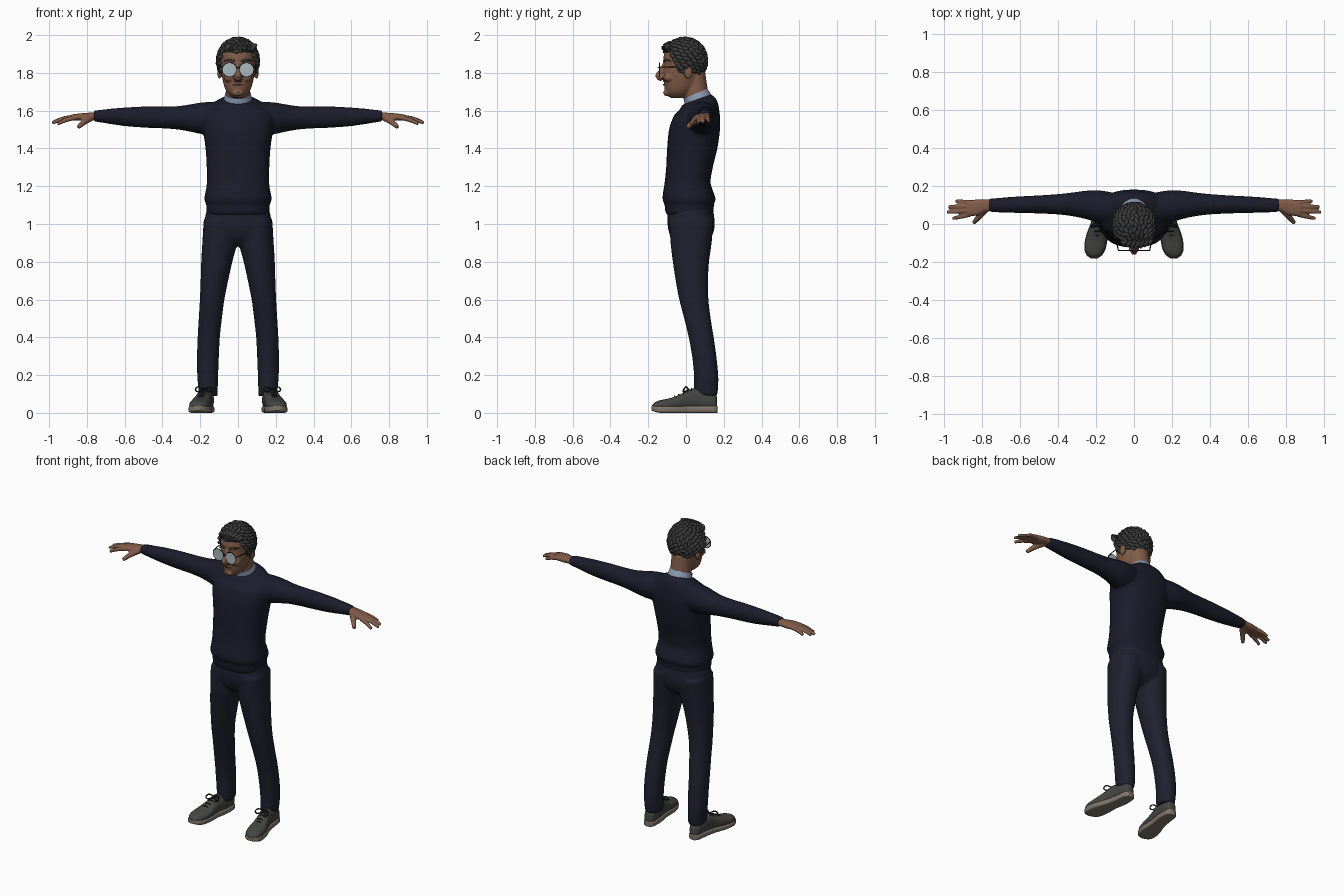
import bpy, bmesh, math, random
from mathutils import Vector, Matrix

random.seed(4)
if "Cube" in bpy.data.objects:
    bpy.data.objects.remove(bpy.data.objects["Cube"])


def material(name, *rgb):
    m = bpy.data.materials.new(name)
    m.use_nodes = True
    m.diffuse_color = (*rgb, 1)
    node = next(n for n in m.node_tree.nodes if n.type == 'BSDF_PRINCIPLED')
    node.inputs["Base Color"].default_value = (*rgb, 1)
    node.inputs["Roughness"].default_value = 0.8
    return m


SKIN = material("brown skin", .22, .107, .066)
HAIR = material("charcoal hair", .046, .046, .046)
KNIT = material("navy knit", .011, .0115, .024)
CLOTH = material("navy cloth", .0144, .0144, .029)
SHIRT = material("pale blue shirt", .26, .33, .45)
LENS = material("mirror lens", .4, .48, .51)
SHOE = material("grey shoe", .06, .06, .056)
SOLE = material("beige sole", .216, .18, .15)
DARK = material("near black", .017, .017, .019)
LIP = material("dark brown", .11, .043, .03)


def spline(rows, k=4):
    """Catmull-Rom interpolation of rows of numbers."""
    ext = [rows[0], *rows, rows[-1]]
    out = []
    for quad in zip(ext, ext[1:], ext[2:], ext[3:]):
        for t in (i / k for i in range(k)):
            out.append([q + .5 * t * (r - p + t * (2 * p - 5 * q + 4 * r - s
                        + t * (3 * (q - r) + s - p))) for p, q, r, s in zip(*quad)])
    return out + [list(rows[-1])]


def skin_rings(bm, rings):
    loops = [[bm.verts.new(p) for p in ring] for ring in rings]
    n = len(loops[0])
    for a, b in zip(loops, loops[1:]):
        for i in range(n):
            j = (i + 1) % n
            bm.faces.new((a[i], a[j], b[j], b[i]))
    bm.faces.new(loops[0])
    bm.faces.new(loops[-1])


def loft(bm, axis, rows, power=2.0, side=1, seg=28):
    """Rows are (position on axis, min a, max a, min b, max b)."""
    rings = []
    for t, a0, a1, b0, b1 in spline(rows):
        ring = []
        for i in range(seg):
            w = math.tau * i / seg
            c, s = math.cos(w), math.sin(w)
            a = (a0 + a1) / 2 + (a1 - a0) / 2 * math.copysign(abs(c) ** (2 / power), c)
            b = (b0 + b1) / 2 + (b1 - b0) / 2 * math.copysign(abs(s) ** (2 / power), s)
            x, y, z = {'x': (t, a, b), 'y': (a, t, b), 'z': (a, b, t)}[axis]
            ring.append((x * side, y, z))
        rings.append(ring)
    skin_rings(bm, rings)


def tube(bm, points, seg=12):
    """Points are (x, y, z, radius)."""
    rows = spline(points)
    pos = [Vector(r[:3]) for r in rows]
    rings = []
    for i, r in enumerate(rows):
        d = (pos[min(i + 1, len(pos) - 1)] - pos[max(i - 1, 0)]).normalized()
        u = d.cross(Vector((0, 0, 1)) if abs(d.z) < .8 else Vector((1, 0, 0))).normalized()
        v = d.cross(u)
        rings.append([pos[i] + r[3] * (u * math.cos(w) + v * math.sin(w))
                      for w in (math.tau * k / seg for k in range(seg))])
    skin_rings(bm, rings)


def ellipsoid(bm, center, radii, rot=Matrix.Identity(4), sub=3):
    m = Matrix.Translation(center) @ rot @ Matrix.Diagonal((*radii, 1))
    return bmesh.ops.create_icosphere(bm, subdivisions=sub, radius=1, matrix=m)['verts']


def finish(name, bm, mat, mirror=False, voxel=0, smooth=3):
    bmesh.ops.recalc_face_normals(bm, faces=bm.faces)
    me = bpy.data.meshes.new(name)
    bm.to_mesh(me)
    bm.free()
    me.materials.append(mat)
    me.shade_smooth()
    me.set_sharp_from_angle(angle=math.radians(50))
    ob = bpy.data.objects.new(name, me)
    bpy.context.scene.collection.objects.link(ob)
    if mirror:
        ob.modifiers.new("mirror", 'MIRROR').use_mirror_merge = False
    if voxel:
        # fuse overlapping volumes into one soft skin
        r = ob.modifiers.new("fuse", 'REMESH')
        r.mode, r.voxel_size, r.use_smooth_shade = 'VOXEL', voxel, True
        s = ob.modifiers.new("soften", 'SMOOTH')
        s.factor, s.iterations = .5, smooth
    return ob


def body_rows(rows):
    return [(z, -w, w, f, b) for z, w, f, b in rows]


# sweater: torso with sloped neckline, plus sleeves
bm = bmesh.new()
loft(bm, 'z', body_rows([
    (1.05, .164, -.107, .14), (1.085, .168, -.112, .148), (1.1, .167, -.112, .146),
    (1.13, .179, -.124, .157), (1.17, .172, -.121, .145), (1.22, .165, -.113, .13),
    (1.3, .166, -.105, .142), (1.4, .172, -.1, .166), (1.5, .186, -.09, .18),
    (1.57, .19, -.066, .18), (1.625, .145, -.036, .166), (1.66, .083, -.02, .132)]), 2.4)
for v in bm.verts:
    v.co.z += .36 * (v.co.y - .06) * min(1, max(0, (v.co.z - 1.58) / .07))
for side in (1, -1):
    loft(bm, 'x', [
        (.08, 0, .16, 1.48, 1.648), (.18, .005, .177, 1.475, 1.645), (.25, .025, .176, 1.488, 1.634),
        (.32, .04, .167, 1.5, 1.624), (.4, .05, .158, 1.506, 1.622), (.5, .055, .151, 1.51, 1.622),
        (.6, .058, .146, 1.518, 1.617), (.7, .06, .139, 1.533, 1.608), (.765, .063, .134, 1.543, 1.6)],
        side=side)
finish("sweater", bm, KNIT, voxel=.01)

# trousers: hips and two legs
bm = bmesh.new()
loft(bm, 'z', body_rows([(1.1, .16, -.095, .14), (1, .178, -.098, .152),
                         (.93, .155, -.08, .135), (.885, .09, -.04, .09)]), 2.4)
for side in (1, -1):
    loft(bm, 'z', [
        (1.02, .01, .182, -.09, .147), (.9, .006, .189, -.082, .136), (.8, .03, .195, -.07, .122),
        (.7, .052, .198, -.055, .117), (.6, .072, .202, -.036, .119), (.5, .085, .208, -.01, .131),
        (.4, .096, .214, .014, .147), (.3, .101, .217, .032, .161), (.2, .105, .216, .042, .171),
        (.13, .107, .21, .042, .17), (.09, .107, .207, .048, .166)], 2.2, side)
finish("trousers", bm, CLOTH, voxel=.01)

# shirt collar
bm = bmesh.new()
tube(bm, [(0, .08, 1.62, .078), (0, .064, 1.657, .075), (0, .05, 1.69, .068)], 32)
finish("shirt_collar", bm, SHIRT)

# hands: palm, four fingers and thumb
bm = bmesh.new()
loft(bm, 'x', [(.73, .07, .13, 1.55, 1.595), (.78, .066, .13, 1.551, 1.59),
               (.82, .046, .13, 1.547, 1.587), (.88, .04, .123, 1.549, 1.58)], 2.5)
for base, tip in (((.865, .05, 1.562), (.955, .029, 1.53)), ((.87, .071, 1.566), (.984, .062, 1.535)),
                  ((.87, .092, 1.566), (.978, .091, 1.54)), ((.855, .112, 1.564), (.94, .121, 1.542))):
    mid = (Vector(base) + Vector(tip)) / 2 + Vector((0, 0, .005))
    tube(bm, [(*base, .013), (*mid, .012), (*tip, .009)])
tube(bm, [(.775, .085, 1.565, .02), (.815, .04, 1.54, .016), (.845, .006, 1.512, .011)])
finish("hands", bm, SKIN, mirror=True, voxel=.005, smooth=2)

# head with neck, nose, cheeks, chin and ears
bm = bmesh.new()
loft(bm, 'z', body_rows([
    (1.668, .028, -.082, 0), (1.69, .053, -.105, .03), (1.72, .07, -.114, .055), (1.76, .081, -.117, .075),
    (1.8, .088, -.12, .085), (1.84, .092, -.118, .097), (1.88, .095, -.12, .1), (1.92, .09, -.108, .09),
    (1.95, .069, -.084, .068), (1.968, .034, -.042, .04)]))
tube(bm, [(0, .068, 1.6, .066), (0, .052, 1.7, .064), (0, .04, 1.8, .062)], 24)
tube(bm, [(0, -.112, 1.85, .011), (0, -.131, 1.81, .013), (0, -.146, 1.782, .018), (0, -.125, 1.768, .014)])
ellipsoid(bm, (0, -.1, 1.694), (.03, .02, .018))
for side in (1, -1):
    ellipsoid(bm, (side * .015, -.13, 1.777), (.013, .016, .011))
    ellipsoid(bm, (side * .045, -.09, 1.775), (.03, .03, .025))
    ellipsoid(bm, (side * .098, .012, 1.803), (.012, .023, .035))
finish("head", bm, SKIN, voxel=.005, smooth=3)

# hair: cropped cap covered in wavy locks
CENTER, RADII = Vector((0, -.008, 1.865)), Vector((.108, .116, .118))


def hairline(y):
    return 1.795 + .11 * min(1, max(0, (-.045 - y) / .035))


bm = bmesh.new()
ellipsoid(bm, CENTER, RADII, sub=5)
bmesh.ops.delete(bm, geom=[v for v in bm.verts if v.co.z < hairline(v.co.y)], context='VERTS')
COUNT = 240
for i in range(COUNT):
    h = 1 - 2 * (i + .5) / COUNT
    w = i * math.pi * (3 - math.sqrt(5))
    d = Vector((math.cos(w) * math.sqrt(1 - h * h), math.sin(w) * math.sqrt(1 - h * h), h))
    p = CENTER + d * RADII
    if p.z < hairline(p.y) + .008:
        continue
    n = Vector([a / b for a, b in zip(d, RADII)]).normalized()
    flow = Vector((random.uniform(-.7, .7), .8, -.5 + random.uniform(-.4, .4)))
    f = (flow - n * flow.dot(n)).normalized()
    f = (f + n * random.uniform(-.1, .25)).normalized()
    s = n.cross(f).normalized()
    rot = Matrix((f, s, f.cross(s))).transposed().to_4x4()
    ellipsoid(bm, p, (random.uniform(.019, .027), .011, .01), rot, sub=2)
# swept fringe
for i in range(7):
    x = -.066 + .022 * i
    tube(bm, [(x, -.1 + x * x * 4, 1.912, .007), (x + .012, -.116 + x * x * 4, 1.935, .015),
              (x + .03, -.085, 1.963 - x * x * 3, .008)])
finish("hair", bm, HAIR)

# eyebrows
bm = bmesh.new()
tube(bm, [(.018, -.117, 1.861, .005), (.045, -.107, 1.869, .006), (.074, -.076, 1.863, .003)])
finish("eyebrows", bm, HAIR, mirror=True)

# moustache, mouth and chin beard
bm = bmesh.new()
for z, half, r in ((1.757, .03, .004), (1.737, .031, .0045), (1.698, .02, .005)):
    y = -.118 if z > 1.7 else -.116
    tube(bm, [(-half, y + .012, z - .003, r / 2), (0, y, z, r), (half, y + .012, z - .003, r / 2)])
finish("mouth_and_stubble", bm, LIP)

# glasses
bm = bmesh.new()
loft(bm, 'y', [(-.142, .008, .082, 1.78, 1.853), (-.138, .008, .082, 1.78, 1.853)], 2.3)
finish("lenses", bm, LENS, mirror=True)
bm = bmesh.new()
tube(bm, [(.045 + .038 * math.cos(w), -.14, 1.8165 + .037 * math.sin(w), .0028)
          for w in (math.tau * i / 16 for i in range(17))], 6)
tube(bm, [(.082, -.14, 1.832, .003), (.096, -.07, 1.832, .003), (.101, .02, 1.828, .003)], 6)
tube(bm, [(0, -.148, 1.83, .0025), (.009, -.141, 1.826, .0025)], 6)
finish("glasses_frame", bm, DARK, mirror=True)

# shoes: (y, centre x, half width, top height)
LAST = [(.167, .165, .02, .085), (.15, .165, .036, .105), (.09, .168, .043, .125), (.04, .175, .044, .13),
        (0, .184, .046, .113), (-.05, .194, .055, .09), (-.09, .2, .059, .077), (-.135, .206, .055, .068),
        (-.165, .209, .04, .058), (-.183, .21, .015, .042)]
bm = bmesh.new()
loft(bm, 'y', [(y * .98, x - w * .94, x + w * .94, .012, top) for y, x, w, top in LAST], 2.3)
finish("shoes", bm, SHOE, mirror=True)
bm = bmesh.new()
loft(bm, 'y', [(y, x - w, x + w, max(0, -.15 - y) * .4, .037) for y, x, w, top in LAST], 5)
finish("shoe_soles", bm, SOLE, mirror=True)

# laces with a bow
bm = bmesh.new()
for y, x, w, z in spline(LAST)[13:22:2]:
    tube(bm, [(x - .028, y, z - .011, .003), (x, y, z + .002, .004), (x + .028, y, z - .011, .003)], 6)
for s in (1, -1):
    tube(bm, [(.18, .015, .122, .004), (.18 + s * .03, 0, .138, .004), (.18 + s * .046, -.012, .122, .004),
              (.18 + s * .03, -.014, .112, .004), (.18, .01, .12, .004)], 6)
finish("shoe_laces", bm, DARK, mirror=True)
